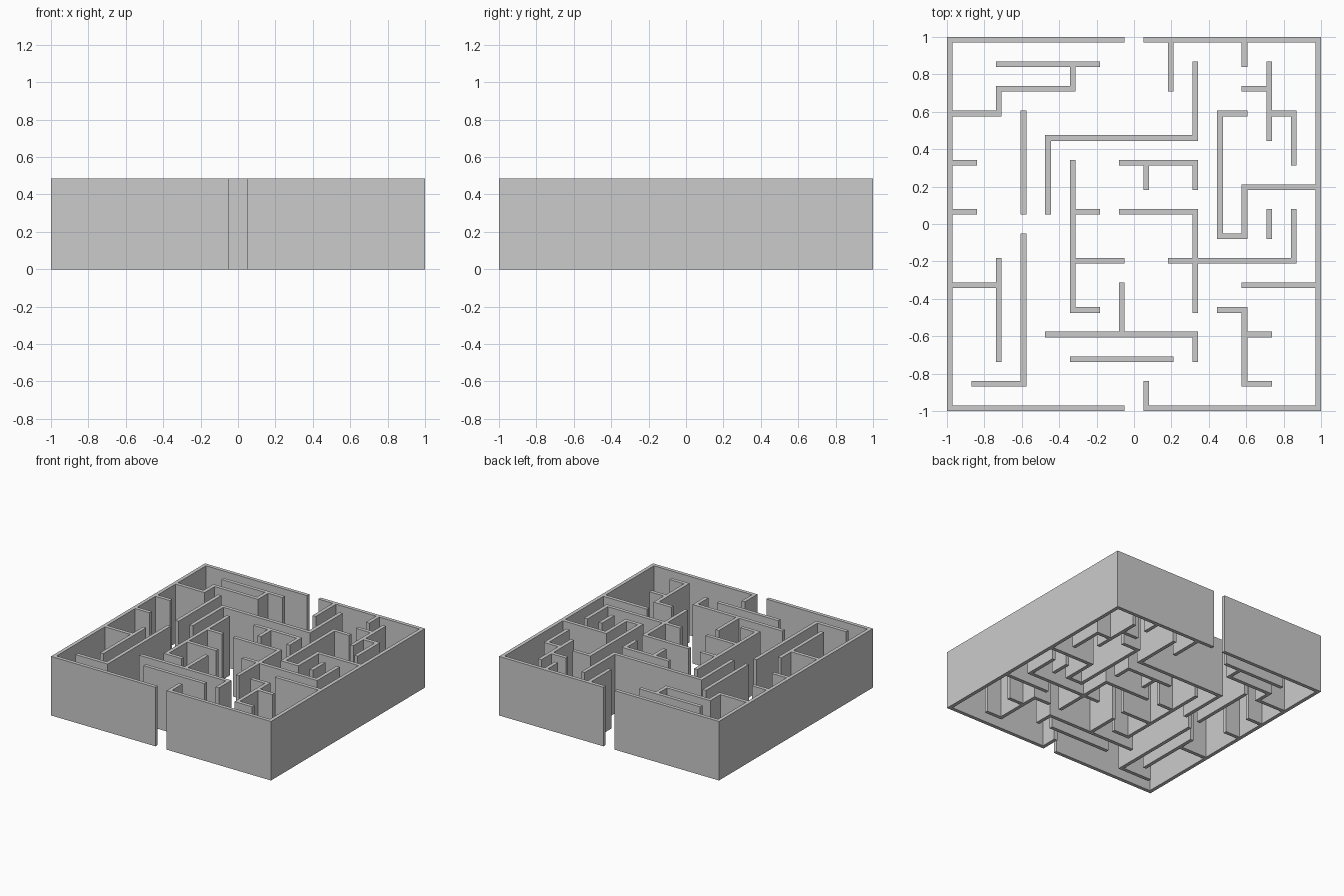
import bpy

if "Cube" in bpy.data.objects:
    bpy.data.objects.remove(bpy.data.objects["Cube"])

N = 15             # maze cells per side
T = 0.03           # wall thickness
H = 0.485          # wall height
PITCH = (2.0 - T) / N

# Walls running along x: grid row -> (start column, end column)
ROWS = {
    15: [(0, 7), (8, 15)], 14: [(2, 6)], 13: [(2, 5), (12, 13)],
    12: [(0, 2), (11, 12), (13, 14)], 11: [(4, 10)], 10: [(0, 1), (7, 10)],
    9: [(12, 15)], 8: [(0, 1), (5, 6), (7, 10)], 7: [(11, 12)],
    6: [(5, 7), (9, 14)], 5: [(0, 2), (12, 15)], 4: [(5, 6), (11, 12)],
    3: [(4, 10), (12, 13)], 2: [(5, 9)], 1: [(1, 3), (12, 13)],
    0: [(0, 7), (8, 15)],
}
# Walls running along y: grid column -> (start row, end row)
COLS = {
    0: [(0, 15)], 2: [(2, 6), (12, 13)], 3: [(1, 7), (8, 12)], 4: [(8, 11)],
    5: [(4, 10), (13, 14)], 7: [(3, 5)], 8: [(0, 1), (9, 10)], 9: [(13, 15)],
    10: [(2, 3), (4, 8), (9, 10), (11, 14)], 11: [(7, 12)],
    12: [(1, 4), (7, 9), (14, 15)], 13: [(7, 8), (11, 14)],
    14: [(6, 8), (10, 12)], 15: [(0, 15)],
}

# Floor plan tiles: even tile index = wall junction, odd = span between junctions
tiles = set()
for r, spans in ROWS.items():
    for a, b in spans:
        tiles.update((k, 2 * r) for k in range(2 * a, 2 * b + 1))
for c, spans in COLS.items():
    for a, b in spans:
        tiles.update((2 * c, k) for k in range(2 * a, 2 * b + 1))


def coord(k):
    """Position of tile boundary k."""
    return -1 + (k // 2) * PITCH + (k % 2) * T


# Flat plan of the walls with shared corners
index, verts, faces = {}, [], []
for i, j in sorted(tiles):
    face = []
    for key in ((i, j), (i + 1, j), (i + 1, j + 1), (i, j + 1)):
        if key not in index:
            index[key] = len(verts)
            verts.append((coord(key[0]), coord(key[1]), 0))
        face.append(index[key])
    faces.append(face)

mesh = bpy.data.meshes.new("maze_walls")
mesh.from_pydata(verts, [], faces)
walls = bpy.data.objects.new("maze_walls", mesh)
bpy.context.collection.objects.link(walls)

# Raise the plan to full wall height
rise = walls.modifiers.new("wall_height", 'SOLIDIFY')
rise.thickness = H
rise.offset = 1
